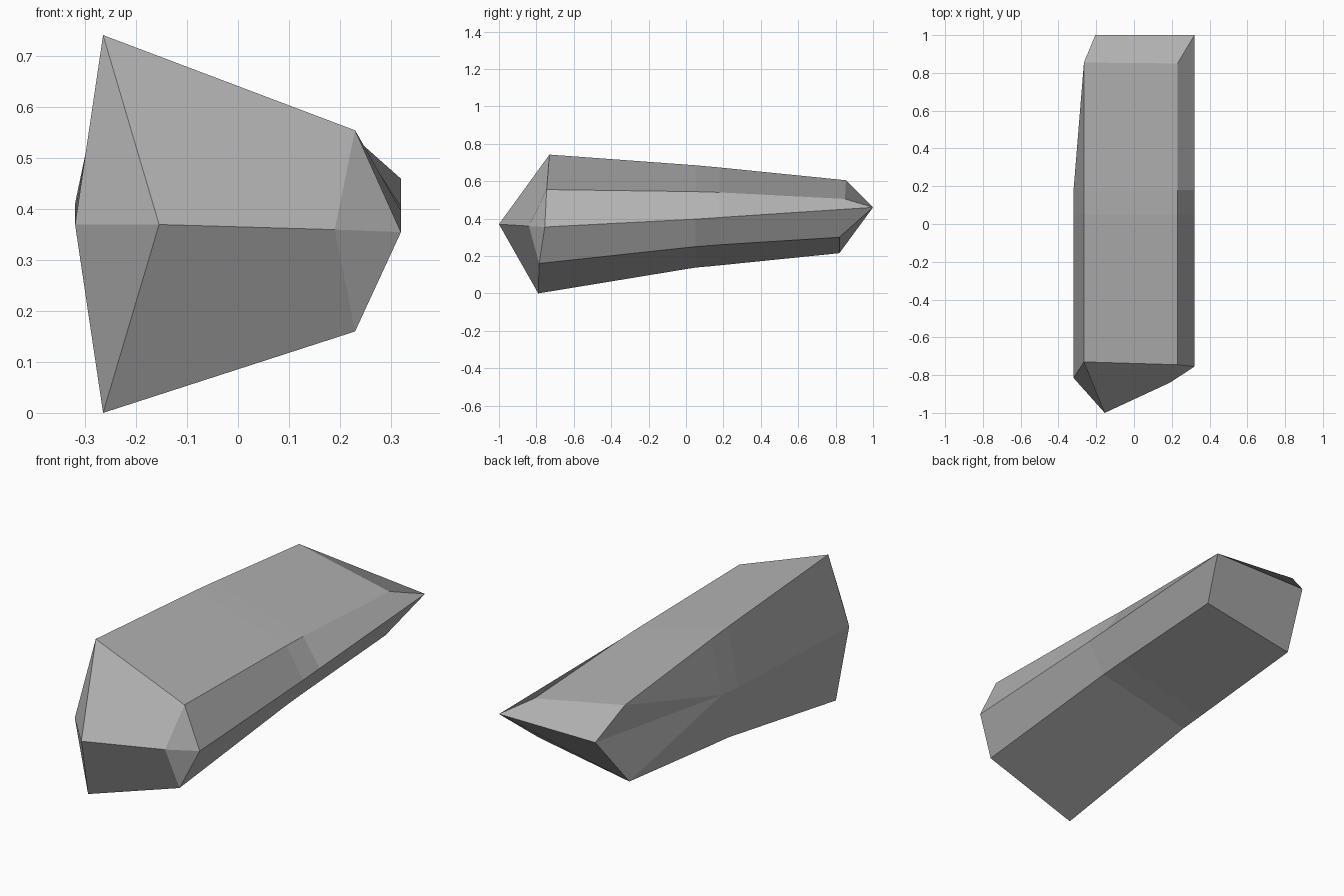
import bpy
import bmesh

# Remove the default cube
default_cube = bpy.data.objects.get("Cube")
if default_cube:
    bpy.data.objects.remove(default_cube, do_unlink=True)

# Plain stone material
stone = bpy.data.materials.new("grey_stone")
stone.use_nodes = True
grey = (0.45, 0.45, 0.45, 1.0)
stone.diffuse_color = grey
stone.node_tree.nodes["Principled BSDF"].inputs["Base Color"].default_value = grey

# Long edges of the shaft: x, front (y, z), heights at the waist, back (x, y, z)
waist = (0.05, 0.18)
long_edges = {
    "top_right": (-0.265, (-0.73, 0.742), (0.685, 0.673), (-0.265, 0.855, 0.605)),
    "top_left": (0.23, (-0.745, 0.555), (0.544, 0.54), (0.23, 0.85, 0.505)),
    "side_left": (0.32, (-0.755, 0.355), (0.397, 0.406), (0.32, 1.0, 0.46)),
    "low_left": (0.23, (-0.785, 0.16), (0.25, 0.26), (0.23, 0.82, 0.30)),
    "low_right": (-0.265, (-0.79, 0.0), (0.138, 0.15), (-0.265, 0.82, 0.215)),
    "side_right": (-0.32, (-0.815, 0.37), (0.40, 0.412), (-0.205, 1.0, 0.46)),
}

bm = bmesh.new()
edges = {}
for name, (x, front, heights, back) in long_edges.items():
    points = [(x, *front)]
    points += [(x, y, z) for y, z in zip(waist, heights)]
    points.append(back)
    edges[name] = [bm.verts.new(p) for p in points]

# Shaft: strips between neighbouring long edges
names = list(edges)
for a, b in zip(names, names[1:] + names[:1]):
    ea, eb = edges[a], edges[b]
    for i in range(len(ea) - 1):
        quad = (ea[i], eb[i], eb[i + 1], ea[i + 1])
        last = i == len(ea) - 2
        if last and b == "side_right":
            # Hollow facet, folded from the waist to the outer back corner
            bm.faces.new((ea[i], eb[i], ea[i + 1]))
            bm.faces.new((eb[i], eb[i + 1], ea[i + 1]))
        elif last and a == "side_right":
            bm.faces.new((ea[i], eb[i], eb[i + 1]))
            bm.faces.new((ea[i], eb[i + 1], ea[i + 1]))
        else:
            bm.faces.new(quad)

# Front point: six facets meeting at a slanted ridge
ridge_right = bm.verts.new((-0.155, -1.0, 0.37))
ridge_left = bm.verts.new((0.19, -0.84, 0.36))
tr, tl, sl, ll, lr, sr = [edges[n][0] for n in names]
for facet in (
    (tr, tl, ridge_left, ridge_right),
    (tl, sl, ridge_left),
    (sl, ll, ridge_left),
    (ll, lr, ridge_right, ridge_left),
    (lr, sr, ridge_right),
    (sr, tr, ridge_right),
):
    bm.faces.new(facet)

# Back wedge: two facets meeting at a level edge
tr, tl, sl, ll, lr, sr = [edges[n][-1] for n in names]
bm.faces.new((tr, sr, sl, tl))
bm.faces.new((lr, ll, sl, sr))

bmesh.ops.recalc_face_normals(bm, faces=bm.faces)
mesh = bpy.data.meshes.new("crystal_shard")
bm.to_mesh(mesh)
bm.free()
mesh.materials.append(stone)
shard = bpy.data.objects.new("crystal_shard", mesh)
bpy.context.collection.objects.link(shard)
